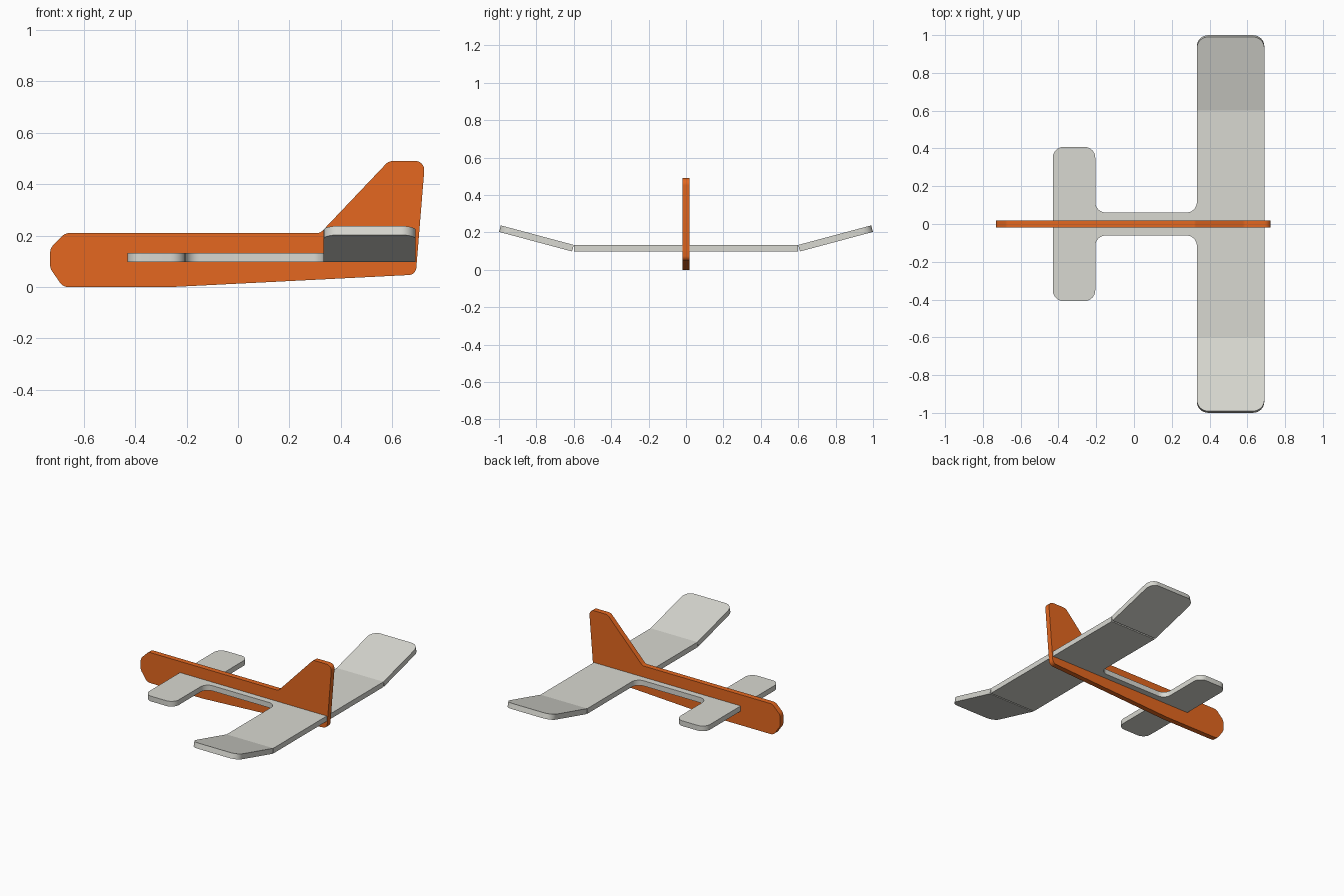
import bpy
import bmesh
import math
from mathutils import Vector, Matrix

cube = bpy.data.objects.get("Cube")
if cube:
    bpy.data.objects.remove(cube, do_unlink=True)


def make_material(name, rgb):
    mat = bpy.data.materials.new(name)
    mat.use_nodes = True
    color = (*rgb, 1)
    mat.diffuse_color = color
    mat.node_tree.nodes["Principled BSDF"].inputs["Base Color"].default_value = color
    return mat


orange = make_material("orange", (0.78, 0.137, 0.014))
pale_grey = make_material("pale grey", (0.69, 0.69, 0.64))


def rounded_outline(corners, steps=8):
    """Replace each (a, b, radius) corner with a tangent arc."""
    result = []
    for i, (a, b, radius) in enumerate(corners):
        p = Vector((a, b, 0))
        if radius == 0:
            result.append(p)
            continue
        before = corners[i - 1]
        after = corners[(i + 1) % len(corners)]
        u = (Vector((before[0], before[1], 0)) - p).normalized()
        v = (Vector((after[0], after[1], 0)) - p).normalized()
        half = u.angle(v) / 2
        reach = radius / math.tan(half)
        center = p + (u + v).normalized() * radius / math.sin(half)
        start = (p + u * reach - center).normalized()
        end = (p + v * reach - center).normalized()
        result += [center + start.slerp(end, k / steps) * radius
                   for k in range(steps + 1)]
    return result


def plate(name, corners, thickness, mat, matrix):
    """Extrude a rounded outline by thickness and place it with matrix."""
    bm = bmesh.new()
    face = bm.faces.new([bm.verts.new(p) for p in rounded_outline(corners)])
    extruded = bmesh.ops.extrude_face_region(bm, geom=[face])["geom"]
    top = [g for g in extruded if isinstance(g, bmesh.types.BMVert)]
    bmesh.ops.translate(bm, verts=top, vec=(0, 0, thickness))
    bm.transform(matrix)
    bmesh.ops.recalc_face_normals(bm, faces=bm.faces)
    mesh = bpy.data.meshes.new(name)
    bm.to_mesh(mesh)
    bm.free()
    mesh.materials.append(mat)
    obj = bpy.data.objects.new(name, mesh)
    bpy.context.collection.objects.link(obj)
    bpy.ops.object.select_all(action="DESELECT")
    obj.select_set(True)
    bpy.context.view_layer.objects.active = obj
    bpy.ops.object.shade_smooth_by_angle(angle=math.radians(25))


THICK = 0.036
WING_TOP = 0.133
WING_FRONT, WING_BACK = 0.333, 0.69
HINGE = 0.6
TIP_LENGTH = 0.404
DIHEDRAL = math.radians(15)

# Upright fuselage sheet with fin, outlined in x and z
fuselage = [
    (-0.73, 0.151, 0.04), (-0.671, 0.21, 0.04),
    (0.32, 0.21, 0.03), (0.586, 0.49, 0.04),
    (0.727, 0.49, 0.035), (0.691, 0.048, 0.03),
    (-0.26, 0, 0), (-0.68, 0, 0.04), (-0.73, 0.072, 0.04),
]
upright = Matrix.Translation((0, THICK / 2, 0)) @ Matrix.Rotation(math.pi / 2, 4, "X")
plate("fuselage_and_fin", fuselage, THICK, orange, upright)

# Flat sheet joining the small front wing, centre strip and main wing
half_outline = [
    (-0.43, 0.408, 0.057), (-0.205, 0.408, 0.057),
    (-0.205, 0.061, 0.055), (WING_FRONT, 0.061, 0.055),
    (WING_FRONT, HINGE, 0), (WING_BACK, HINGE, 0),
]
mirrored = [(x, -y, r) for x, y, r in reversed(half_outline)]
plate("wing_sheet", half_outline + mirrored, THICK, pale_grey,
      Matrix.Translation((0, 0, WING_TOP - THICK)))

# Raised wing tips, hinged on the top edge of the sheet
for side, sign in (("left", 1), ("right", -1)):
    tip = [
        (WING_FRONT, 0, 0), (WING_FRONT, sign * TIP_LENGTH, 0.06),
        (WING_BACK, sign * TIP_LENGTH, 0.06), (WING_BACK, 0, 0),
    ]
    placed = (Matrix.Translation((0, sign * HINGE, WING_TOP))
              @ Matrix.Rotation(sign * DIHEDRAL, 4, "X"))
    plate(side + "_wing_tip", tip, -THICK, pale_grey, placed)
